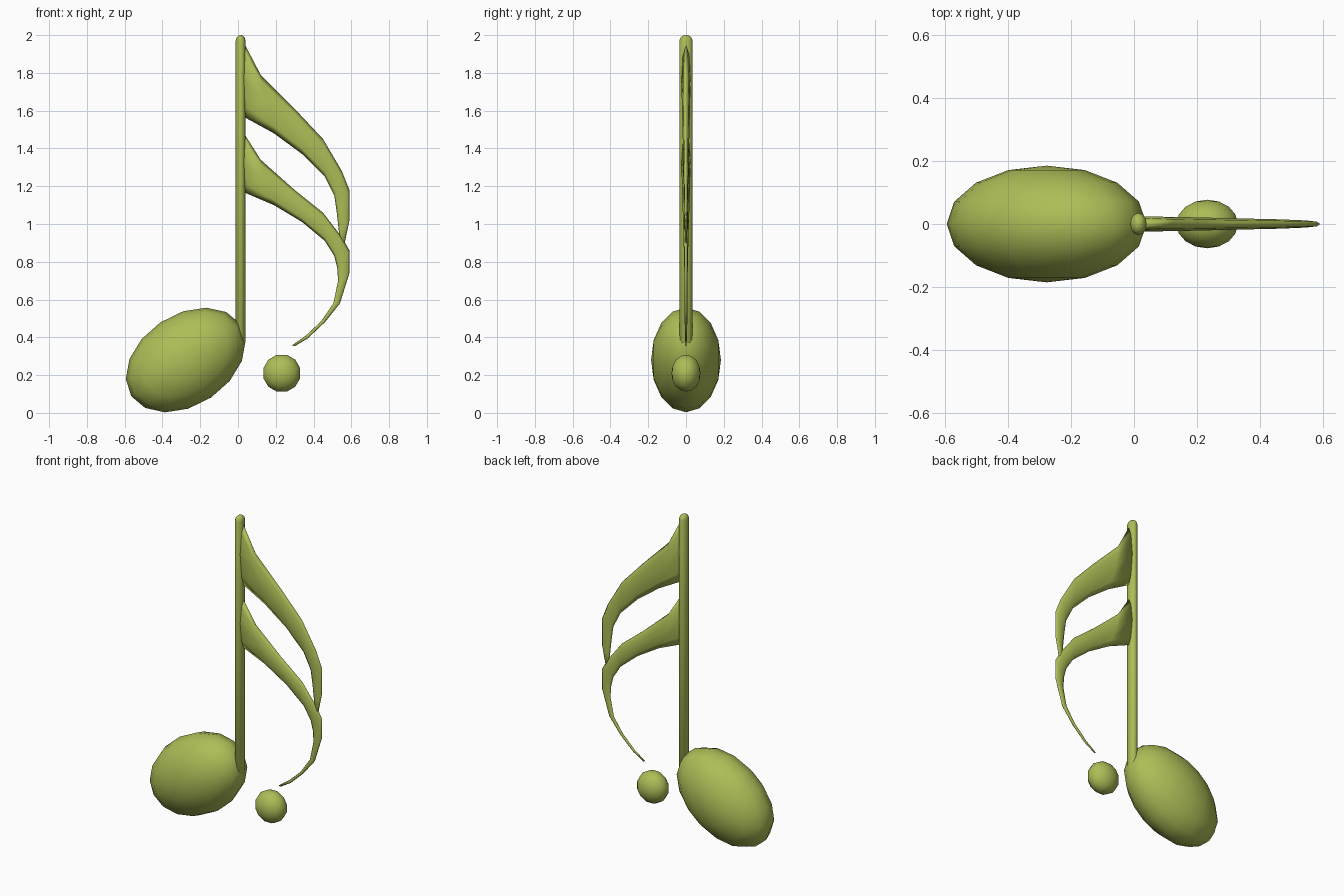
import bpy, bmesh, math
from mathutils import Matrix

cube = bpy.data.objects.get("Cube")
if cube:
    bpy.data.objects.remove(cube, do_unlink=True)

# Single olive green colour
green = bpy.data.materials.new("olive green")
green.use_nodes = True
colour = (0.42, 0.51, 0.095, 1)
green.diffuse_color = colour
green.node_tree.nodes["Principled BSDF"].inputs["Base Color"].default_value = colour


def add_object(name, bm):
    bmesh.ops.recalc_face_normals(bm, faces=bm.faces)
    for face in bm.faces:
        face.smooth = True
    mesh = bpy.data.meshes.new(name)
    bm.to_mesh(mesh)
    bm.free()
    mesh.materials.append(green)
    obj = bpy.data.objects.new(name, mesh)
    bpy.context.collection.objects.link(obj)
    return obj


def ellipsoid(name, centre, radii, segments, rings, tilt=0, spin=0):
    """Sphere with its poles on y, stretched, then tilted in the front plane."""
    bm = bmesh.new()
    bmesh.ops.create_uvsphere(bm, u_segments=segments, v_segments=rings, radius=1)
    matrix = (Matrix.Translation(centre)
              @ Matrix.Rotation(math.radians(-tilt), 4, 'Y')
              @ Matrix.Diagonal((*radii, 1))
              @ Matrix.Rotation(math.radians(spin), 4, 'Y')
              @ Matrix.Rotation(math.radians(90), 4, 'X'))
    bmesh.ops.transform(bm, matrix=matrix, verts=bm.verts)
    return add_object(name, bm)


def loft(name, rings):
    """Skin over a list of closed rings, with capped ends."""
    bm = bmesh.new()
    loops = [[bm.verts.new(p) for p in ring] for ring in rings]
    n = len(loops[0])
    for a, b in zip(loops, loops[1:]):
        for i in range(n):
            j = (i + 1) % n
            bm.faces.new((a[i], a[j], b[j], b[i]))
    bm.faces.new(loops[0])
    bm.faces.new(loops[-1])
    return add_object(name, bm)


def flag(name, outer, inner, thickness):
    """Curved blade with an oval section between an outer and an inner edge."""
    rings = []
    for (xo, zo), (xi, zi), t in zip(outer, inner, thickness):
        ring = []
        for k in range(8):
            a = k * math.pi / 4
            c = math.cos(a) / 2
            ring.append(((xo + xi) / 2 + (xo - xi) * c, t * math.sin(a),
                         (zo + zi) / 2 + (zo - zi) * c))
        rings.append(ring)
    return loft(name, rings)


# Note head and dot
ellipsoid("note_head", (-0.277, 0, 0.28), (0.346, 0.185, 0.240), 16, 8, tilt=33.7)
ellipsoid("dot", (0.232, 0, 0.21), (0.101, 0.077, 0.101), 12, 8, spin=15)

# Stem with a rounded top
stem_rings = []
for z, s in ((0.36, 0.6), (0.375, 1), (1.97, 1), (1.985, 0.85), (1.995, 0.55), (2.0, 0.2)):
    stem_rings.append([(0.014 + 0.026 * s * math.cos(k * math.pi / 6),
                        0.035 * s * math.sin(k * math.pi / 6), z) for k in range(12)])
loft("stem", stem_rings)

# Upper flag, whose tip meets the lower flag
flag("upper_flag",
     [(0.026, 1.97), (0.12, 1.79), (0.30, 1.61), (0.45, 1.45), (0.55, 1.28),
      (0.59, 1.18), (0.59, 1.02), (0.565, 0.90)],
     [(0.026, 1.57), (0.19, 1.48), (0.34, 1.37), (0.46, 1.25), (0.51, 1.15),
      (0.523, 1.06), (0.535, 0.95), (0.55, 0.88)],
     [0.024, 0.022, 0.018, 0.015, 0.012, 0.010, 0.007, 0.004])

# Lower flag, with a long tail curling back towards the dot
flag("lower_flag",
     [(0.026, 1.49), (0.12, 1.34), (0.30, 1.18), (0.45, 1.06), (0.55, 0.93),
      (0.59, 0.86), (0.59, 0.74), (0.54, 0.58), (0.46, 0.48), (0.37, 0.395),
      (0.30, 0.353)],
     [(0.026, 1.17), (0.19, 1.10), (0.34, 1.01), (0.46, 0.91), (0.51, 0.83),
      (0.525, 0.77), (0.53, 0.70), (0.505, 0.58), (0.44, 0.485), (0.36, 0.41),
      (0.287, 0.358)],
     [0.024, 0.022, 0.018, 0.015, 0.012, 0.010, 0.009, 0.008, 0.007, 0.005, 0.003])
